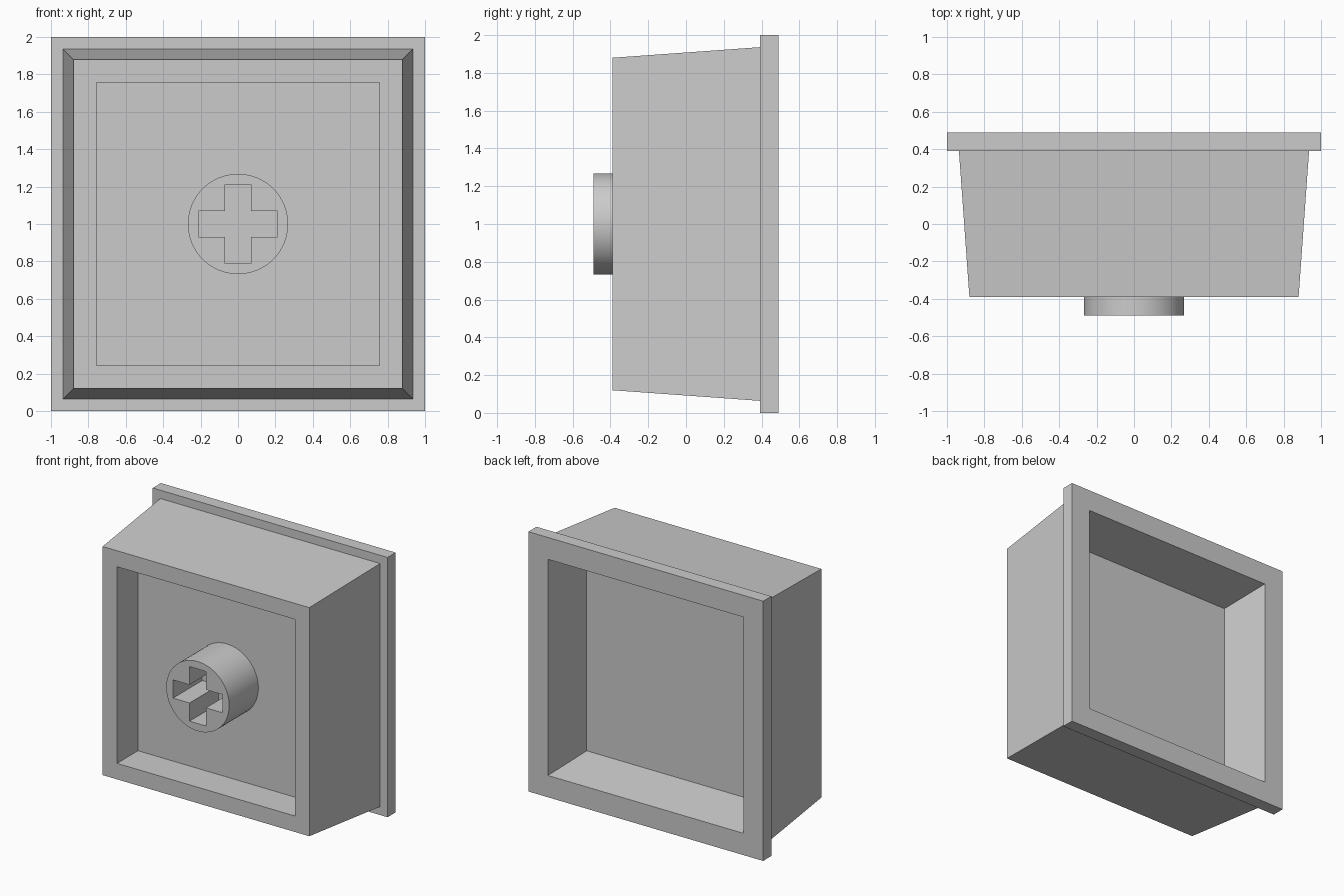
import bpy, bmesh
from math import cos, sin, pi

if "Cube" in bpy.data.objects:
    bpy.data.objects.remove(bpy.data.objects["Cube"], do_unlink=True)

# Single plain material
GREY = (0.6, 0.6, 0.6, 1)
mat = bpy.data.materials.new("plain grey")
mat.use_nodes = True
mat.diffuse_color = GREY
mat.node_tree.nodes["Principled BSDF"].inputs["Base Color"].default_value = GREY

MID_Z = 1.0        # height of the centre axis, which runs along y
WEB_FRONT = -0.135  # front surface of the wall between the two recesses


def finish(name, bm):
    bmesh.ops.recalc_face_normals(bm, faces=bm.faces)
    mesh = bpy.data.meshes.new(name)
    bm.to_mesh(mesh)
    bm.free()
    mesh.materials.append(mat)
    obj = bpy.data.objects.new(name, mesh)
    bpy.context.collection.objects.link(obj)
    return obj


def add_loop(bm, points, y):
    return [bm.verts.new((x, y, MID_Z + z)) for x, z in points]


# Cap shell: square rings (half width, y) from front recess to back recess
rings = [
    (0.757, WEB_FRONT),  # front recess floor
    (0.757, -0.39),      # front recess rim
    (0.88, -0.39),       # tapered body, front
    (0.936, 0.391),      # tapered body, back
    (1.0, 0.391),        # flange
    (1.0, 0.49),
    (0.832, 0.49),       # back recess rim
    (0.777, 0.098),      # back recess floor, narrower than its rim
]
bm = bmesh.new()
loops = [add_loop(bm, [(-h, -h), (h, -h), (h, h), (-h, h)], y) for h, y in rings]
for a, b in zip(loops, loops[1:]):
    for i in range(4):
        j = (i + 1) % 4
        bm.faces.new((a[i], a[j], b[j], b[i]))
bm.faces.new(loops[0])
bm.faces.new(loops[-1])
finish("cap_shell", bm)

# Stem: round post with a cross-shaped socket, set slightly into the web
RADIUS, SIDES = 0.268, 64
ARM, HALF = 0.21, 0.07
STEM_FRONT = -0.49

circle = [(RADIUS * cos(2 * pi * i / SIDES), RADIUS * sin(2 * pi * i / SIDES))
          for i in range(SIDES)]
cross = []
for q in range(4):
    c, s = round(cos(q * pi / 2)), round(sin(q * pi / 2))
    for x, z in ((ARM, -HALF), (ARM, HALF), (HALF, HALF)):
        cross.append((x * c - z * s, x * s + z * c))

bm = bmesh.new()
for outline in (circle, cross):
    verts = add_loop(bm, outline, STEM_FRONT)
    for i, v in enumerate(verts):
        bm.edges.new((v, verts[(i + 1) % len(verts)]))
bmesh.ops.triangle_fill(bm, edges=bm.edges[:], use_beauty=True, normal=(0, -1, 0))
grown = bmesh.ops.extrude_face_region(bm, geom=bm.faces[:], use_keep_orig=True)
moved = [e for e in grown["geom"] if isinstance(e, bmesh.types.BMVert)]
bmesh.ops.translate(bm, verts=moved, vec=(0, WEB_FRONT + 0.01 - STEM_FRONT, 0))
stem = finish("stem", bm)

# Smooth the round wall, keep the corners sharp
bpy.ops.object.select_all(action="DESELECT")
stem.select_set(True)
bpy.context.view_layer.objects.active = stem
bpy.ops.object.shade_smooth_by_angle(angle=pi / 6)
